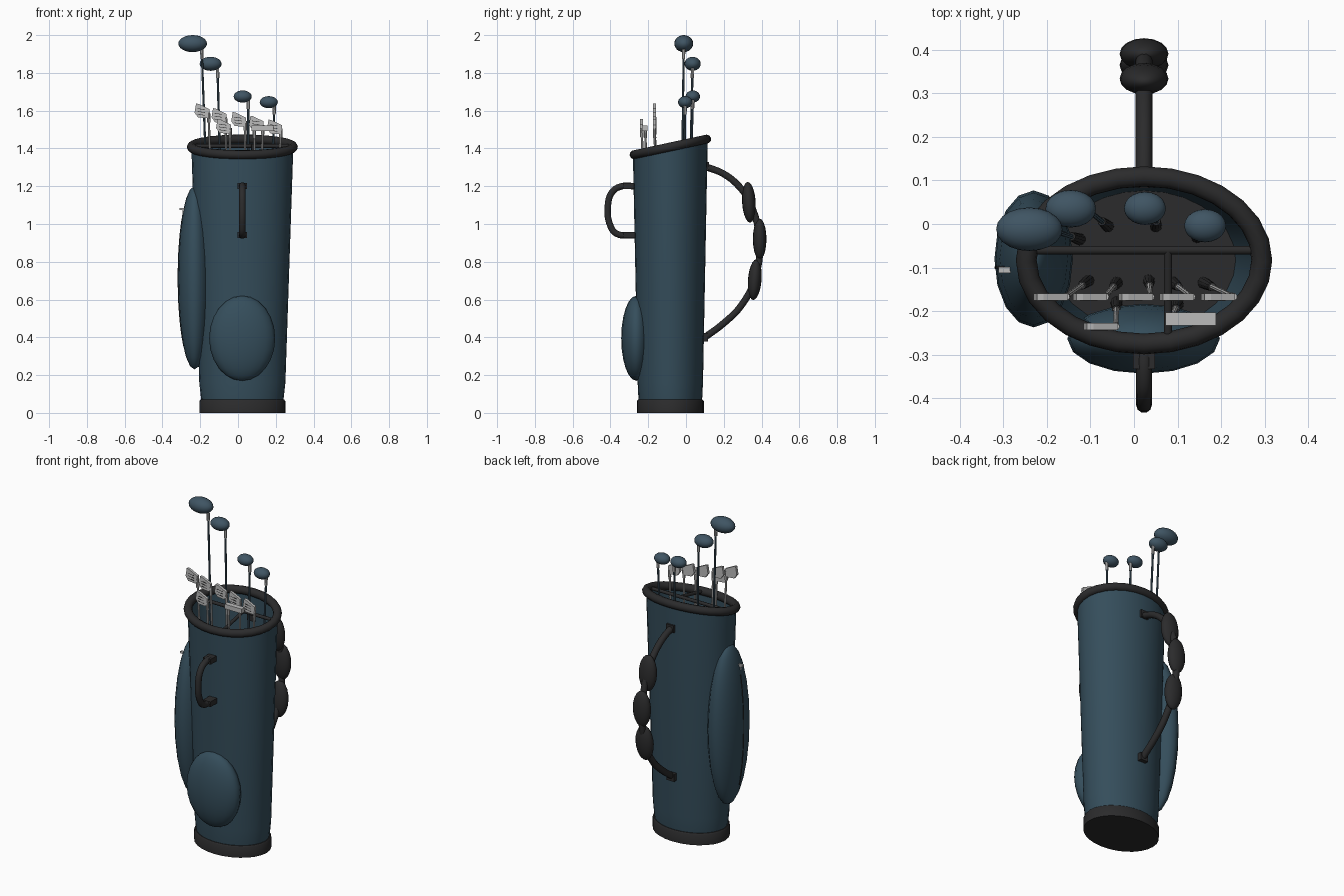
import bpy, bmesh, math
from mathutils import Vector

if "Cube" in bpy.data.objects:
    bpy.data.objects.remove(bpy.data.objects["Cube"])

CX, CY, SIDES = 0.023, -0.083, 28


def material(name, rgb):
    m = bpy.data.materials.new(name)
    m.diffuse_color = (*rgb, 1)
    m.use_nodes = True
    m.node_tree.nodes["Principled BSDF"].inputs["Base Color"].default_value = m.diffuse_color
    return m


BLUE = material("blue_fabric", (0.035, 0.075, 0.105))
HEAD = material("blue_metal", (0.05, 0.09, 0.125))
DARK = material("dark_rubber", (0.024, 0.024, 0.025))
STEEL = material("steel", (0.5, 0.5, 0.5))


def finish(ob, name, mat, smooth=True):
    ob.name = name
    ob.data.materials.clear()
    ob.data.materials.append(mat)
    if smooth:
        bpy.ops.object.select_all(action='DESELECT')
        ob.select_set(True)
        bpy.context.view_layer.objects.active = ob
        bpy.ops.object.shade_smooth_by_angle(angle=math.radians(40))
    return ob


def from_bmesh(bm, name, mat, smooth=True):
    bmesh.ops.recalc_face_normals(bm, faces=bm.faces)
    me = bpy.data.meshes.new(name)
    bm.to_mesh(me)
    bm.free()
    ob = bpy.data.objects.new(name, me)
    bpy.context.collection.objects.link(ob)
    return finish(ob, name, mat, smooth)


def slant(y):
    return 1.426 + 0.215 * y


def loft(name, rings, mat, n=SIDES):
    """Capped elliptical loft; rings are (rx, ry, z), z=None follows the slanted mouth."""
    bm = bmesh.new()
    loops = []
    for rx, ry, z in rings:
        loop = []
        for i in range(n):
            a = 2 * math.pi * i / n
            y = CY + ry * math.sin(a)
            loop.append(bm.verts.new((CX + rx * math.cos(a), y, slant(y) if z is None else z)))
        loops.append(loop)
    for a, b in zip(loops, loops[1:]):
        for i in range(n):
            j = (i + 1) % n
            bm.faces.new((a[i], a[j], b[j], b[i]))
    bm.faces.new(loops[0])
    bm.faces.new(loops[-1])
    return from_bmesh(bm, name, mat)


def ellipsoid(name, loc, radii, mat, tilt=0, seg=20, rings=12):
    bpy.ops.mesh.primitive_uv_sphere_add(segments=seg, ring_count=rings, location=loc, rotation=(tilt, 0, 0))
    ob = bpy.context.object
    ob.scale = radii
    return finish(ob, name, mat)


def box(name, loc, size, mat, rot=(0, 0, 0)):
    bpy.ops.mesh.primitive_cube_add(size=1, location=loc, rotation=rot)
    ob = bpy.context.object
    ob.scale = size
    return finish(ob, name, mat, False)


def rod(name, a, b, r1, mat, r2=None, n=10):
    a, b = Vector(a), Vector(b)
    d = b - a
    bpy.ops.mesh.primitive_cone_add(vertices=n, radius1=r1, radius2=r2 or r1, depth=d.length,
                                    location=(a + b) / 2, rotation=d.to_track_quat('Z', 'Y').to_euler())
    return finish(bpy.context.object, name, mat)


def tube(name, pts, r, mat, cyclic=False, smooth_path=True, bev=3):
    cu = bpy.data.curves.new(name, 'CURVE')
    cu.dimensions, cu.bevel_depth, cu.bevel_resolution = '3D', r, bev
    cu.use_fill_caps, cu.resolution_u = True, 5
    sp = cu.splines.new('BEZIER' if smooth_path else 'POLY')
    P = sp.bezier_points if smooth_path else sp.points
    P.add(len(pts) - 1)
    for p, co in zip(P, pts):
        p.co = co if smooth_path else (*co, 1)
        if smooth_path:
            p.handle_left_type = p.handle_right_type = 'AUTO'
    sp.use_cyclic_u = cyclic
    ob = bpy.data.objects.new(name, cu)
    bpy.context.collection.objects.link(ob)
    bpy.ops.object.select_all(action='DESELECT')
    ob.select_set(True)
    bpy.context.view_layer.objects.active = ob
    bpy.ops.object.convert(target='MESH')
    return finish(bpy.context.object, name, mat)


# bag shell with open slanted mouth, base and inner floor
loft("bag_body", [(0.215, 0.165, 0.05), (0.219, 0.169, 0.08), (0.228, 0.173, 0.16), (0.270, 0.198, None),
                  (0.260, 0.188, None), (0.218, 0.163, 0.16), (0.209, 0.159, 0.08)], BLUE)
loft("base_band", [(0.228, 0.177, 0.0), (0.228, 0.177, 0.062), (0.222, 0.171, 0.07)], DARK)
loft("inner_floor", [(0.213, 0.161, 0.075), (0.213, 0.161, 0.09)], DARK)

# rolled rim
rim = []
for i in range(SIDES):
    t = 2 * math.pi * i / SIDES
    y = CY + 0.192 * math.sin(t)
    rim.append((CX + 0.270 * math.cos(t), y, slant(y)))
tube("rim", rim, 0.024, DARK, cyclic=True, smooth_path=False)

# club dividers in the mouth
rod("divider_long", (CX - 0.26, -0.06, slant(-0.06)), (CX + 0.26, -0.06, slant(-0.06)), 0.01, DARK)
rod("divider_short", (0.078, -0.06, slant(-0.06)), (0.078, -0.262, slant(-0.262)), 0.01, DARK)

# pockets
ellipsoid("front_pocket", (0.022, -0.263, 0.395), (0.175, 0.08, 0.225), BLUE, seg=16, rings=12)
ellipsoid("side_pocket", (-0.23, -0.08, 0.715), (0.09, 0.157, 0.485), BLUE, seg=16, rings=12)

# side pocket zip and pull
zip_path = []
for k in range(9):
    u = -0.85 + 1.55 * k / 8
    zip_path.append((-0.23 - 0.086 * math.cos(u), -0.1, 0.715 + 0.485 * math.sin(u) * 0.99))
tube("pocket_zip", zip_path, 0.004, DARK, bev=1)
box("zip_pull", (-0.296, -0.105, 1.08), (0.03, 0.014, 0.012), STEEL)
box("zip_tab", (-0.288, -0.108, 1.068), (0.01, 0.008, 0.035), STEEL)

# front carry handle
tube("front_handle", [(CX, y, z) for y, z in ((-0.27, 1.2), (-0.34, 1.2), (-0.39, 1.17), (-0.414, 1.09),
                                              (-0.40, 0.99), (-0.37, 0.95), (-0.27, 0.94))], 0.018, DARK)
for z in (1.2, 0.942):
    box("handle_mount", (CX, -0.3, z), (0.05, 0.065, 0.032), DARK)

# shoulder strap with three pads
tube("shoulder_strap", [(CX, y, z) for y, z in ((0.1, 1.305), (0.2, 1.265), (0.285, 1.195), (0.335, 1.12),
                                                (0.388, 0.925), (0.365, 0.71), (0.29, 0.565), (0.2, 0.475),
                                                (0.1, 0.4))], 0.019, DARK)
for y, z, tilt in ((0.333, 1.115, 0.06), (0.39, 0.92, 0.0), (0.364, 0.705, -0.08)):
    ellipsoid("strap_pad", (CX, y, z), (0.056, 0.036, 0.108), DARK, tilt, 16, 10)
for y, z in ((0.105, 1.305), (0.1, 0.4)):
    box("strap_mount", (CX, y, z), (0.05, 0.035, 0.045), DARK)


def shaft(name, base, top, mat):
    a, b = Vector((*base, 0.09)), Vector(top)
    g = a.lerp(b, 0.28)
    rod(name + "_grip", a, g, 0.014, DARK, 0.010)
    rod(name + "_shaft", g, b, 0.006, mat, n=8)
    rod(name + "_hosel", a.lerp(b, 0.965), b, 0.009, STEEL, n=8)


# woods: head centre, head radii, shaft base (x, y)
WOODS = [((-0.24, -0.012, 1.955), (0.076, 0.05, 0.045), (-0.125, -0.035)),
         ((-0.145, 0.035, 1.848), (0.058, 0.043, 0.037), (-0.06, -0.005)),
         ((0.025, 0.036, 1.675), (0.048, 0.038, 0.032), (0.05, -0.005)),
         ((0.163, -0.004, 1.645), (0.048, 0.038, 0.032), (0.145, -0.03))]
for c, r, base in WOODS:
    ellipsoid("wood_head", c, r, HEAD, seg=20, rings=12)
    top = (c[0] + r[0] * 0.62, c[1], c[2] - r[2] * 0.35)
    shaft("wood", base, top, HEAD)

# irons: heel x, plate y, sole z, shaft base (x, y)
IRONS = [(-0.152, -0.167, 1.56, (-0.105, -0.13)), (-0.062, -0.167, 1.535, (-0.04, -0.135)),
         (0.042, -0.167, 1.515, (0.034, -0.13)), (0.136, -0.167, 1.495, (0.09, -0.135)),
         (0.232, -0.167, 1.475, (0.16, -0.135)), (-0.038, -0.235, 1.478, (-0.04, -0.18))]
BLADE = [(0, 0.022), (-0.012, 0.0), (-0.06, 0.004), (-0.078, 0.03), (-0.07, 0.078), (-0.055, 0.075), (0, 0.048)]
for hx, y, z, base in IRONS:
    bm = bmesh.new()
    f = bm.faces.new([bm.verts.new((hx + u, y - 0.008, z + v)) for u, v in BLADE])
    ext = bmesh.ops.extrude_face_region(bm, geom=[f])
    bmesh.ops.translate(bm, verts=[v for v in ext["geom"] if isinstance(v, bmesh.types.BMVert)], vec=(0, 0.016, 0))
    from_bmesh(bm, "iron_blade", STEEL, False)
    for k in range(3):
        box("blade_groove", (hx - 0.042, y - 0.008, z + 0.018 + 0.015 * k), (0.04, 0.002, 0.003), DARK, (0, 0.15, 0))
    shaft("iron", base, (hx - 0.004, y, z + 0.03), STEEL)

# putter
box("putter_head", (0.13, -0.218, 1.507), (0.115, 0.03, 0.028), STEEL)
shaft("putter", (0.10, -0.185), (0.086, -0.215, 1.505), STEEL)
